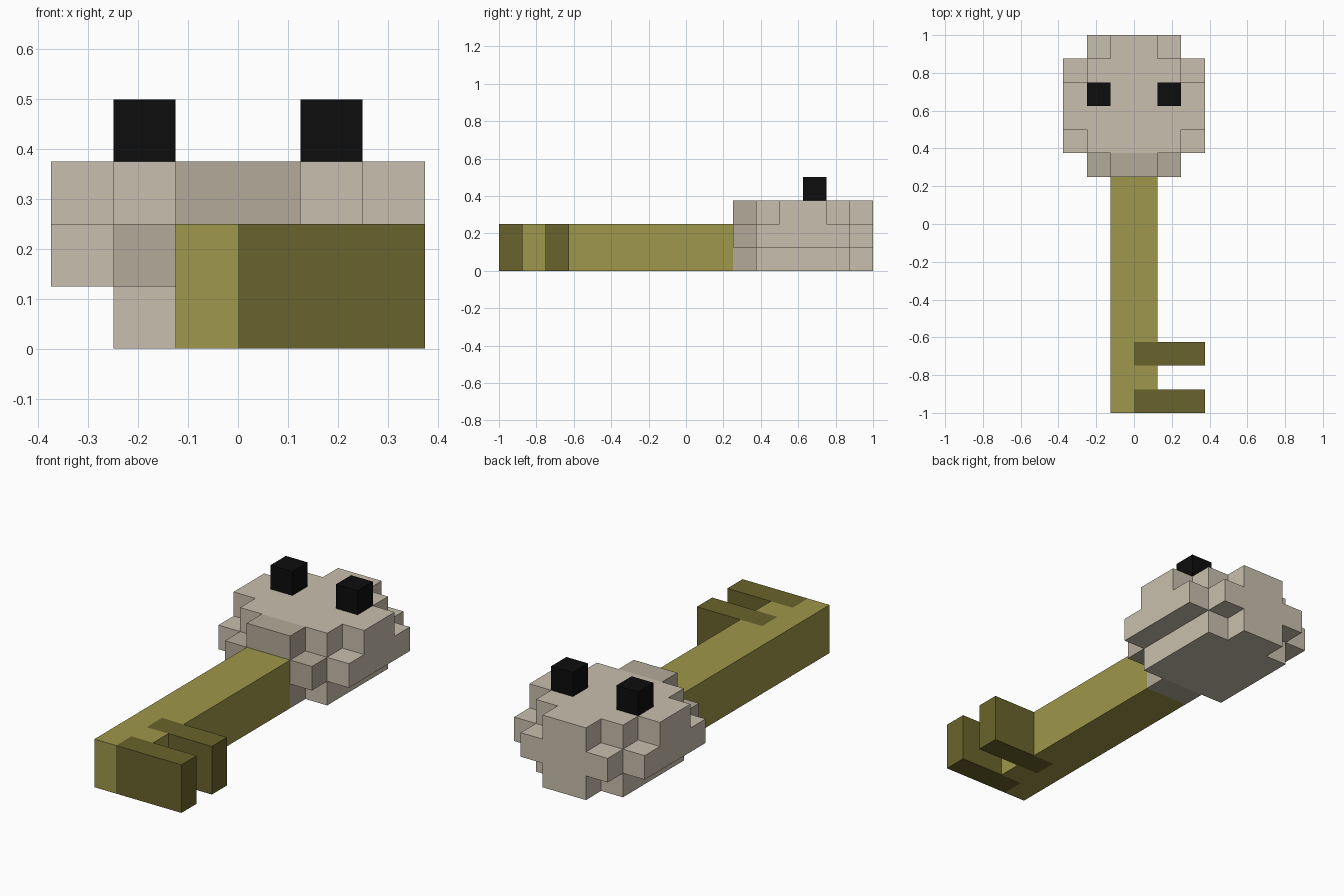
import bpy
import bmesh
from mathutils import Vector

UNIT = 0.125  # edge length of one block

cube = bpy.data.objects.get("Cube")
if cube:
    bpy.data.objects.remove(cube, do_unlink=True)


def material(name, rgb):
    mat = bpy.data.materials.new(name)
    mat.use_nodes = True
    mat.diffuse_color = (*rgb, 1)
    bsdf = next(n for n in mat.node_tree.nodes if n.type == 'BSDF_PRINCIPLED')
    bsdf.inputs["Base Color"].default_value = (*rgb, 1)
    return mat


def block(x, y, z):
    """Set of grid cells inside three (start, end) ranges."""
    return {(i, j, k) for i in range(*x) for j in range(*y) for k in range(*z)}


def build(name, cells, solid, mat):
    """Mesh the cell faces that are not covered by any solid cell."""
    bm = bmesh.new()
    for cell in sorted(cells):
        centre = Vector(cell) + Vector((0.5, 0.5, 0.5))
        for axis in range(3):
            for sign in (-1, 1):
                n = Vector((0, 0, 0))
                n[axis] = sign
                if tuple(int(c + d) for c, d in zip(cell, n)) in solid:
                    continue
                u = Vector((n.y, n.z, n.x))
                v = n.cross(u)
                corners = [centre + (n + a * u + b * v) / 2
                           for a, b in ((-1, -1), (1, -1), (1, 1), (-1, 1))]
                bm.faces.new([bm.verts.new(c * UNIT) for c in corners])
    # Join the squares into clean flat faces
    bmesh.ops.remove_doubles(bm, verts=bm.verts, dist=0.001)
    bmesh.ops.dissolve_limit(bm, angle_limit=0.01, verts=bm.verts, edges=bm.edges)
    mesh = bpy.data.meshes.new(name)
    bm.to_mesh(mesh)
    bm.free()
    mesh.materials.append(mat)
    bpy.context.collection.objects.link(bpy.data.objects.new(name, mesh))


bone = material("bone", (0.584, 0.521, 0.418))
dark_bone = material("dark bone", (0.456, 0.402, 0.314))
olive = material("olive", (0.342, 0.309, 0.069))
dark_olive = material("dark olive", (0.141, 0.127, 0.025))
black = material("black", (0.004, 0.004, 0.004))

# Rounded head, layer by layer: half widths of the rows from front to back
layers = [(1, 2, 2, 2, 2, 1), (2, 3, 3, 3, 3, 2), (1, 2, 3, 3, 2, 1)]
head = set()
for z, rows in enumerate(layers):
    for y, half in enumerate(rows, start=2):
        head |= block((-half, half), (y, y + 1), (z, z + 1))
collar = {c for c in head if c[1] == 2}
head -= collar

# Key shaft with two teeth let into its left side
teeth = block((0, 3), (-8, -7), (0, 2)) | block((0, 3), (-6, -5), (0, 2))
shaft = block((-1, 1), (-8, 2), (0, 2)) - teeth

# Eyes stand on top of the head
right_eye = block((-2, -1), (5, 6), (3, 4))
left_eye = block((1, 2), (5, 6), (3, 4))

solid = head | collar | shaft | teeth
build("head", head, solid, bone)
build("collar", collar, solid, dark_bone)
build("shaft", shaft, solid, olive)
build("teeth", teeth, solid, dark_olive)
build("right_eye", right_eye, right_eye, black)
build("left_eye", left_eye, left_eye, black)
